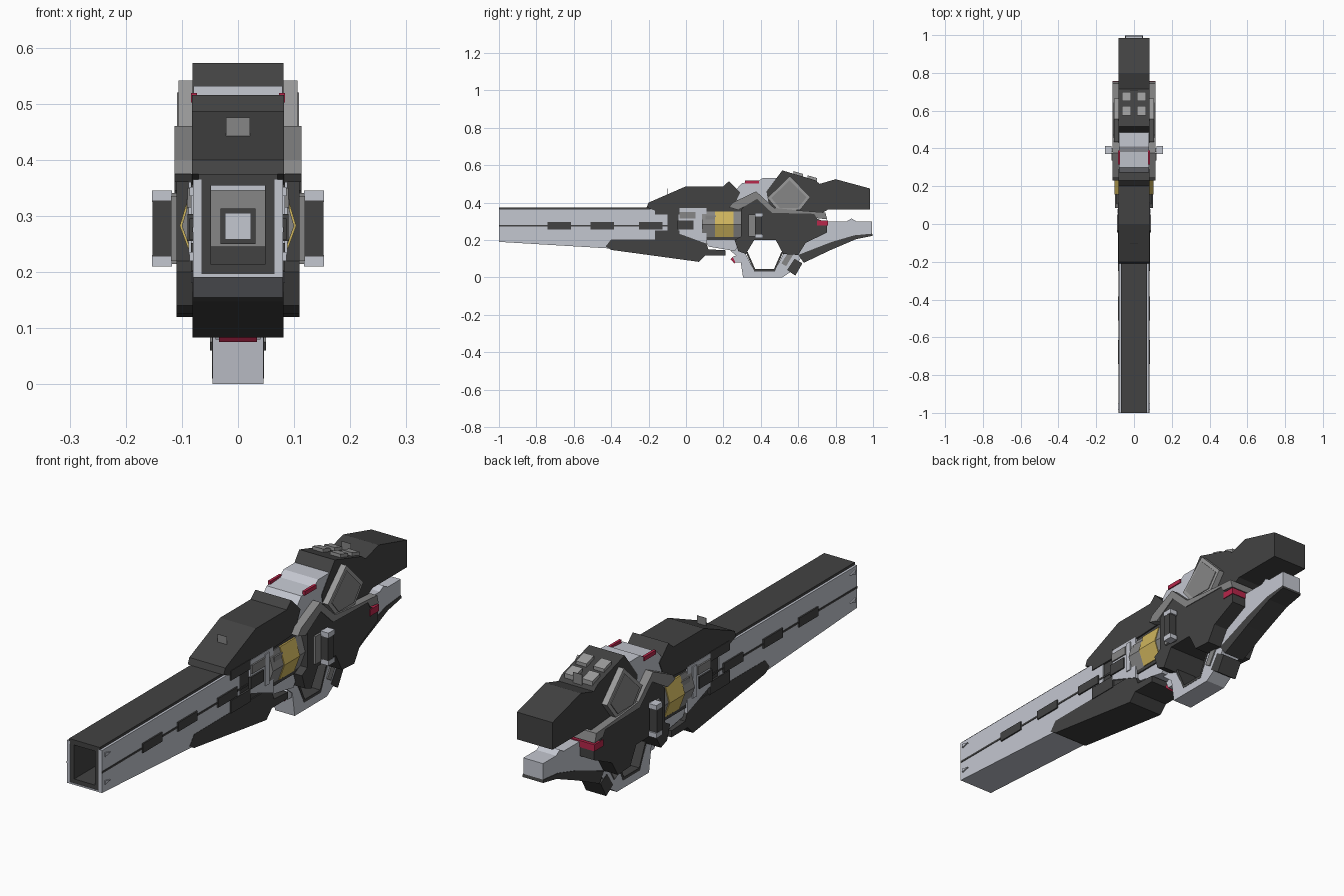
import bpy
import bmesh

cube = bpy.data.objects.get("Cube")
if cube:
    bpy.data.objects.remove(cube, do_unlink=True)


def material(name, rgb):
    m = bpy.data.materials.new(name)
    m.use_nodes = True
    m.diffuse_color = (*rgb, 1)
    bsdf = next(n for n in m.node_tree.nodes if n.type == 'BSDF_PRINCIPLED')
    bsdf.inputs["Base Color"].default_value = (*rgb, 1)
    return m


DARK = material("charcoal", (0.055, 0.055, 0.055))
LIGHT = material("pale_grey", (0.55, 0.57, 0.63))
GREY = material("mid_grey", (0.24, 0.24, 0.24))
SILVER = material("bezel_grey", (0.33, 0.33, 0.33))
GOLD = material("gold", (0.62, 0.46, 0.11))
RED = material("crimson", (0.48, 0.02, 0.07))


def prism(name, points, start, end, mat, axis='x'):
    """Extrude a (y, z) profile along x, or an (x, z) profile along y."""
    bm = bmesh.new()

    def place(a, b, t):
        return (t, a, b) if axis == 'x' else (a, t, b)
    verts = [bm.verts.new(place(a, b, start)) for a, b in points]
    face = bm.faces.new(verts)
    new = bmesh.ops.extrude_face_region(bm, geom=[face], use_keep_orig=True)
    shift = place(0, 0, end - start)
    bmesh.ops.translate(bm, vec=shift,
                        verts=[v for v in new["geom"] if isinstance(v, bmesh.types.BMVert)])
    bmesh.ops.recalc_face_normals(bm, faces=bm.faces)
    mesh = bpy.data.meshes.new(name)
    bm.to_mesh(mesh)
    bm.free()
    mesh.materials.append(mat)
    obj = bpy.data.objects.new(name, mesh)
    bpy.context.scene.collection.objects.link(obj)
    return obj


def slab(name, points, half, mat):
    return prism(name, points, -half, half, mat)


def pair(name, points, inner, outer, mat):
    prism("left_" + name, points, inner, outer, mat)
    prism("right_" + name, points, -outer, -inner, mat)


def rect(a0, a1, b0, b1):
    return [(a0, b0), (a1, b0), (a1, b1), (a0, b1)]


# Barrel: pale shell hollowed at the muzzle
barrel = slab("barrel_shell", [(-1, .19), (-.41, .155), (-.1, .155), (-.1, .365), (-1, .365)],
              .08, LIGHT)
cutter = slab("muzzle_cutter", rect(-1.1, -.6, .196, .4), .065, DARK)
cutter.hide_render = True
cutter.hide_viewport = True
cut = barrel.modifiers.new("muzzle_hole", 'BOOLEAN')
cut.object = cutter
cut.solver = 'EXACT'

slab("barrel_top_strip", rect(-1, -.15, .354, .375), .07, DARK)
slab("muzzle_floor", rect(-.998, -.6, .196, .213), .065, DARK)
pair("muzzle_wall", rect(-.998, -.6, .213, .354), .048, .065, DARK)
slab("bore_plate", rect(-.66, -.6, .245, .345), .048, GREY)
slab("bore_step", rect(-.72, -.6, .213, .245), .048, DARK)
slab("bore_light_strip", rect(-.7, -.6, .345, .354), .048, LIGHT)
slab("bore_ring", rect(-.68, -.64, .25, .313), .031, DARK)
slab("bore_core", rect(-.685, -.64, .258, .305), .023, LIGHT)

# Barrel side details
pair("barrel_seam", rect(-1, -.05, .271, .279), .079, .082, DARK)
for i, y in enumerate((-.74, -.51, -.25)):
    pair(f"barrel_vent_{i}", rect(y, y + .125, .257, .295), .079, .086, DARK)
for i, z in enumerate((.22, .335)):
    pair(f"muzzle_stud_{i}", [(-.985, z), (-.95, z + .008), (-.985, z + .016)], .079, .086, LIGHT)

# Fore grip and upper hand guard
slab("fore_grip", [(-.4, .203), (-.43, .165), (-.4, .147), (.07, .083), (.105, .118), (.21, .118),
                   (.21, .145), (.12, .15), (.1, .205)], .081, DARK)
slab("hand_guard", [(-.21, .375), (-.2, .4), (0, .487), (.2, .487), (.23, .515), (.29, .455),
                    (.25, .37), (-.15, .35)], .082, DARK)
prism("front_sight", rect(-.021, .021, .435, .475), -.102, -.1, GREY, 'y')
pair("guard_clip", rect(-.165, -.035, .335, .375), .07, .084, DARK)
pair("guard_lower_clip", rect(-.165, -.035, .2, .252), .07, .084, DARK)

# Centre receiver block
slab("receiver_core", rect(-.15, .5, .2, .4), .076, DARK)
slab("receiver_plate", [(-.04, .235), (.11, .18), (.11, .37), (-.04, .37)], .084, LIGHT)
pair("receiver_socket", rect(-.045, .04, .255, .303), .08, .09, DARK)
pair("receiver_latch", rect(-.035, .05, .315, .35), .08, .09, GREY)
pair("receiver_rib", rect(.055, .08, .23, .36), .08, .088, LIGHT)
slab("receiver_underside", [(.1, .2), (.12, .165), (.21, .15), (.26, .14), (.3, .2)], .07, LIGHT)
pair("front_stud", rect(.105, .16, .3, .33), .08, .092, GREY)

# Energy cell with faceted flanks
cell = [(.08, .352), (.1, .282), (.076, .215), (-.076, .215), (-.1, .282), (-.08, .352)]
prism("cell_housing", cell, .085, .295, GREY, 'y')
prism("energy_cell", [(x * 1.04, z) for x, z in cell], .155, .255, GOLD, 'y')

# Wide rear body around the trigger opening
slab("rear_body", [(.295, .362), (.375, .445), (.47, .36), (.69, .345), (.7, .315), (.755, .29),
                   (.755, .24), (.64, .185), (.6, .12), (.52, .125), (.48, .2), (.365, .2),
                   (.32, .125), (.28, .14), (.26, .2), (.295, .22)], .11, DARK)
slab("body_top_band", [(.23, .375), (.25, .4), (.375, .46), (.47, .372), (.6, .358), (.745, .347),
                       (.755, .31), (.7, .317), (.685, .34), (.46, .345), (.38, .42), (.28, .36)],
     .113, GREY)
slab("rear_red_band", rect(.7, .758, .278, .305), .113, RED)

# Side windows
window = [(.435, .425), (.555, .541), (.665, .43), (.61, .36), (.49, .36)]
cy = sum(p[0] for p in window) / len(window)
cz = sum(p[1] for p in window) / len(window)
slab("window_bezel", window, .106, SILVER)
pair("window_pane", [(cy + (y - cy) * .82, cz + (z - cz) * .82) for y, z in window],
     .105, .109, GREY)

# Side posts with pale end caps
pair("post_bracket", rect(.335, .375, .22, .335), .108, .119, GREY)
pair("side_post", rect(.37, .405, .228, .327), .118, .152, DARK)
for place, z in (("lower", .21), ("upper", .325)):
    pair(place + "_post_cap", rect(.37, .412, z, z + .02), .118, .153, LIGHT)
    pair(place + "_post_arm", rect(.38, .4, z + .004, z + .016), .105, .12, GREY)

# Pale top cover with red markers
slab("top_cover", [(.26, .46), (.3, .505), (.38, .511), (.41, .531), (.49, .531), (.52, .4),
                   (.28, .38)], .079, LIGHT)
pair("top_marker", rect(.315, .39, .502, .519), .073, .084, RED)

# Upper stock, rear sight and top buttons
slab("upper_stock", [(.43, .46), (.515, .572), (.69, .52), (.715, .5), (.8, .525), (.985, .475),
                     (.985, .363), (.76, .363), (.72, .34), (.45, .35)], .081, DARK)
prism("rear_sight", rect(-.021, .021, .505, .55), .705, .707, GREY, 'y')
for row, y in (("front", .575), ("back", .65)):
    z = .572 - (y - .515) * .297
    pair(row + "_button", [(y, z - .01), (y + .05, z - .025), (y + .05, z - .001),
                           (y, z + .014)], .016, .064, SILVER)

# Trigger guard sweeping back into the lower stock
slab("guard_and_lower_stock", [(.24, .14), (.29, .1), (.305, 0), (.515, 0), (.56, .03), (.62, .11),
                               (.79, .175), (.92, .22), (.995, .228), (.995, .3), (.91, .3),
                               (.885, .315), (.86, .3), (.74, .3), (.6, .2), (.52, .125),
                               (.475, .035), (.365, .035), (.32, .125), (.3, .18)], .045, LIGHT)
slab("guard_lining", [(.32, .135), (.365, .032), (.475, .032), (.52, .135), (.51, .135),
                      (.47, .044), (.37, .044), (.33, .135)], .046, DARK)
slab("guard_red_tab", [(.238, .098), (.258, .075), (.268, .085), (.25, .108)], .034, RED)
slab("guard_tab_mount", [(.25, .11), (.265, .08), (.3, .08), (.3, .13)], .04, LIGHT)
slab("guard_heel", [(.54, .04), (.585, .01), (.622, .075), (.58, .1)], .046, DARK)
pair("heel_plate", [(.51, .075), (.535, .06), (.575, .125), (.55, .14)], .04, .05, GREY)
slab("lower_stock_pad", [(.6, .12), (.63, .078), (.77, .145), (.91, .205), (.998, .222),
                         (.995, .234), (.9, .225), (.78, .19)], .047, DARK)
